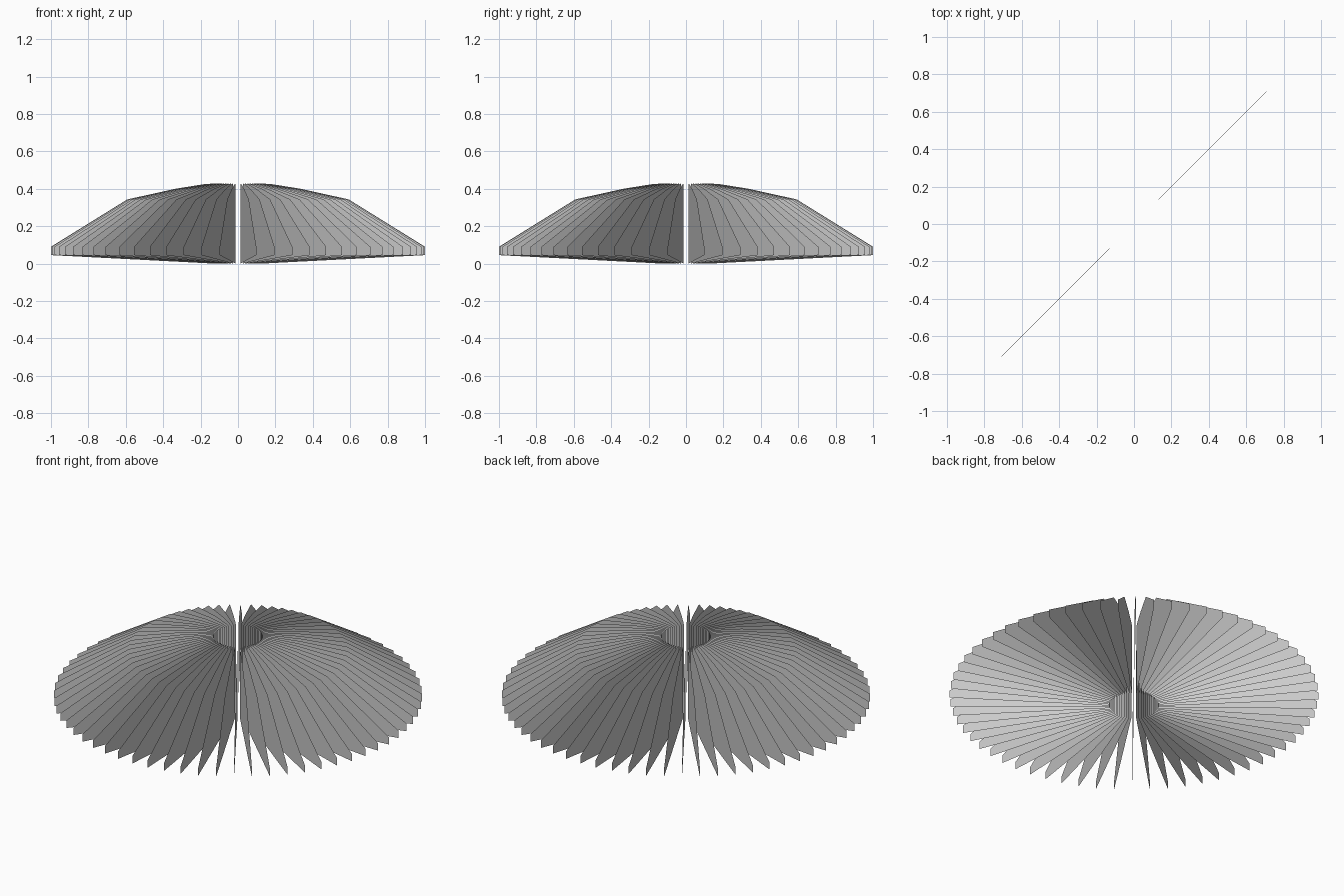
import bpy, bmesh, math

if "Cube" in bpy.data.objects:
    bpy.data.objects.remove(bpy.data.objects["Cube"])

FINS = 64
# Fin outline as (radius, height)
PROFILE = [(0.133, 0.0), (1.0, 0.045), (1.0, 0.09), (0.592, 0.343),
           (0.335, 0.40), (0.185, 0.424), (0.133, 0.428)]


def radial_fins(name, profile, count):
    """Ring of paper-thin upright fins around the z axis."""
    bm = bmesh.new()
    for i in range(count):
        a = 2 * math.pi * i / count
        c, s = math.cos(a), math.sin(a)
        bm.faces.new([bm.verts.new((r * c, r * s, z)) for r, z in profile])
    mesh = bpy.data.meshes.new(name)
    bm.to_mesh(mesh)
    bm.free()
    obj = bpy.data.objects.new(name, mesh)
    bpy.context.collection.objects.link(obj)
    return obj


# Dome-shaped ring of flat fins with an open centre
radial_fins("radial_fins", PROFILE, FINS)
